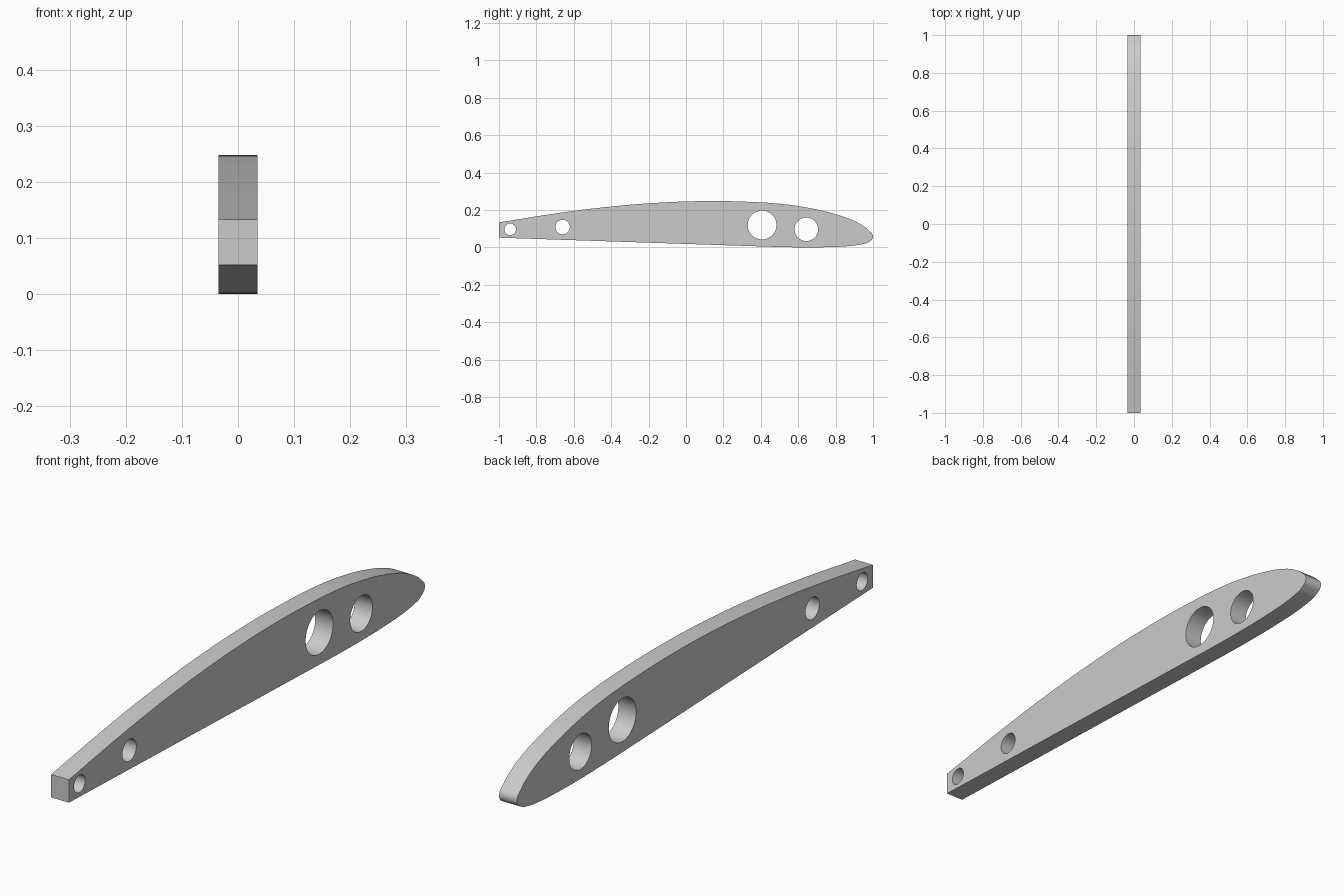
import bpy, bmesh, math

cube = bpy.data.objects.get("Cube")
if cube:
    bpy.data.objects.remove(cube, do_unlink=True)

# Flat grey material
grey = bpy.data.materials.new("plain grey")
grey.use_nodes = True
colour = (0.6, 0.6, 0.6, 1)
grey.diffuse_color = colour
grey.node_tree.nodes["Principled BSDF"].inputs["Base Color"].default_value = colour

# Rib section: percent of chord behind the nose, percent height above the base line
section = [(85, 0), (50, 0), (30, 0), (20, .03), (15, .15), (10, .42), (5, .93),
           (2.5, 1.47), (1.25, 1.93), (0, 3.5), (1.25, 5.45), (2.5, 6.5), (5, 7.9),
           (10, 9.6), (15, 10.69), (20, 11.36), (30, 11.7), (40, 11.4), (50, 10.52),
           (60, 9.15), (70, 7.35), (85, 4.04)]
CHORD, THICK, SLOPE = 2 / 85, 0.0202, -0.0333


def place(back, height):
    y = 1 - back * CHORD
    return y, height * THICK + 0.022 + SLOPE * y


rib_curve = bpy.data.curves.new("rib", "CURVE")
rib_curve.dimensions = "2D"
rib_curve.fill_mode = "BOTH"
rib_curve.extrude = 0.035
rib_curve.resolution_u = 8

# Outline, with sharp corners at the cut-off tail
outline = rib_curve.splines.new("BEZIER")
outline.bezier_points.add(len(section) - 1)
outline.use_cyclic_u = True
for i, (point, pair) in enumerate(zip(outline.bezier_points, section)):
    point.co = (*place(*pair), 0)
    kind = "VECTOR" if i in (0, len(section) - 1) else "AUTO"
    point.handle_left_type = point.handle_right_type = kind

# Round holes: y, z, radius
SIDES = 48
for y, z, r in [(-.94, .10, .031), (-.66, .112, .039), (.407, .123, .077), (.643, .10, .063)]:
    hole = rib_curve.splines.new("POLY")
    hole.points.add(SIDES - 1)
    hole.use_cyclic_u = True
    for i, point in enumerate(hole.points):
        a = math.tau * i / SIDES
        point.co = (y + r * math.cos(a), z + r * math.sin(a), 0, 1)

rib = bpy.data.objects.new("wing_rib", rib_curve)
bpy.context.collection.objects.link(rib)
rib.rotation_euler = (math.pi / 2, 0, math.pi / 2)   # stand the section up along y

# Turn into one welded mesh
bpy.ops.object.select_all(action="DESELECT")
rib.select_set(True)
bpy.context.view_layer.objects.active = rib
bpy.ops.object.convert(target="MESH")
bpy.ops.object.transform_apply(location=False, rotation=True, scale=False)
bm = bmesh.new()
bm.from_mesh(rib.data)
bmesh.ops.remove_doubles(bm, verts=bm.verts, dist=0.0002)
bmesh.ops.recalc_face_normals(bm, faces=bm.faces)
low = min(v.co.z for v in bm.verts)
bmesh.ops.translate(bm, verts=bm.verts, vec=(0, 0, -low))
bm.to_mesh(rib.data)
bm.free()
rib.data.materials.clear()
rib.data.materials.append(grey)
bpy.ops.object.shade_smooth_by_angle(angle=math.radians(35))
